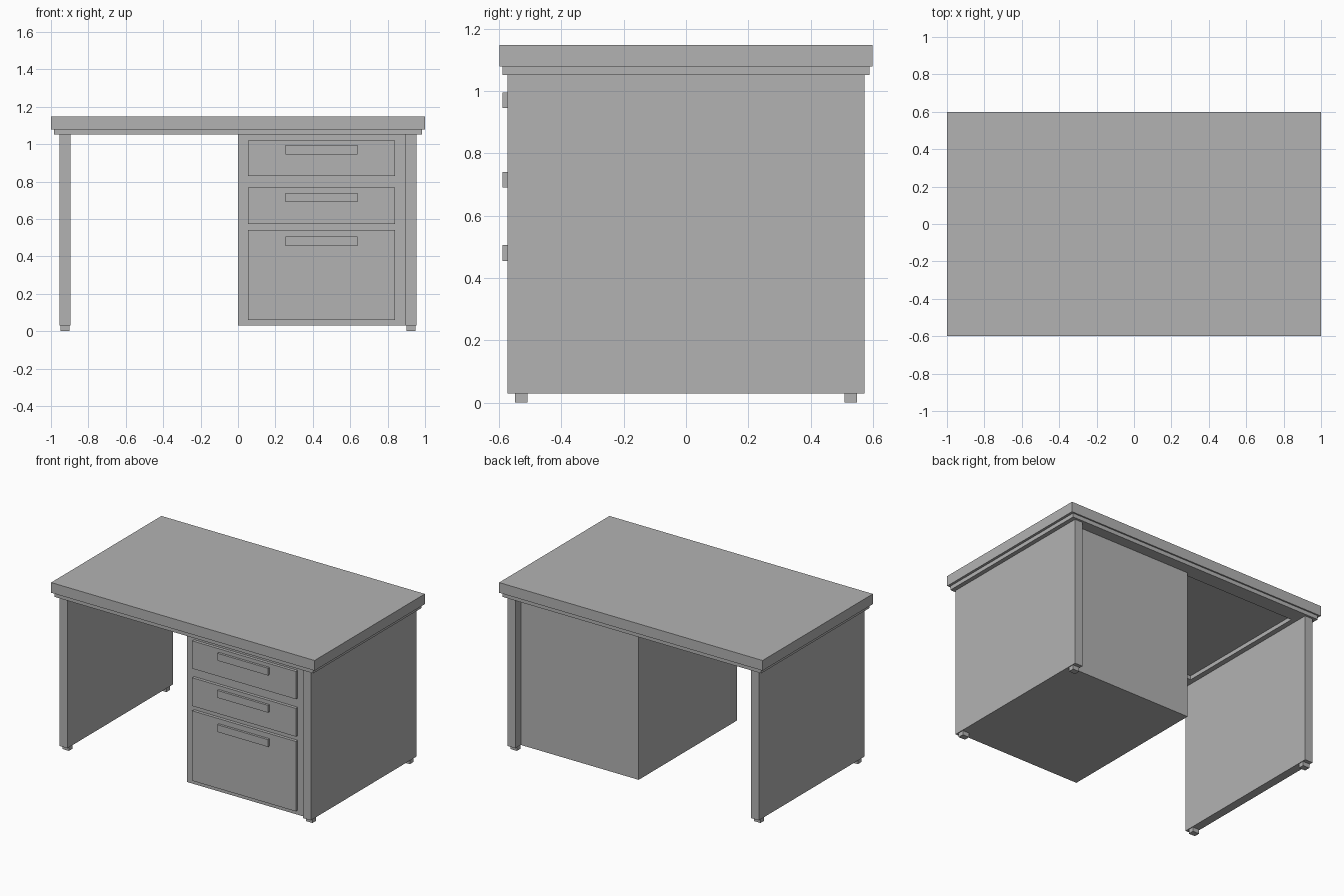
import bpy
import bmesh

default = bpy.data.objects.get("Cube")
if default:
    bpy.data.objects.remove(default, do_unlink=True)

# Single flat grey
grey = bpy.data.materials.new("plain_grey")
grey.use_nodes = True
colour = (0.45, 0.45, 0.45, 1)
grey.diffuse_color = colour
for node in grey.node_tree.nodes:
    if node.type == 'BSDF_PRINCIPLED':
        node.inputs["Base Color"].default_value = colour


def finish(name, bm):
    bmesh.ops.recalc_face_normals(bm, faces=bm.faces)
    mesh = bpy.data.meshes.new(name)
    bm.to_mesh(mesh)
    bm.free()
    mesh.materials.append(grey)
    obj = bpy.data.objects.new(name, mesh)
    bpy.context.collection.objects.link(obj)
    return obj


def box(name, *spans):
    """Box from (low, high) spans along x, y and z."""
    bm = bmesh.new()
    bmesh.ops.create_cube(bm, size=1)
    for v in bm.verts:
        for i, (low, high) in enumerate(spans):
            v.co[i] = high if v.co[i] > 0 else low
    return finish(name, bm)


def ring(name, outer, inner, low, high):
    """Rectangular frame with an open middle."""
    bm = bmesh.new()
    corners = ((-1, -1), (1, -1), (1, 1), (-1, 1))
    loops = [[bm.verts.new((sx * hx, sy * hy, z)) for sx, sy in corners]
             for (hx, hy), z in ((outer, low), (outer, high), (inner, high), (inner, low))]
    for a, b in zip(loops, loops[1:] + loops[:1]):
        for i in range(4):
            j = (i + 1) % 4
            bm.faces.new((a[i], a[j], b[j], b[i]))
    return finish(name, bm)


# Worktop and the stepped frame beneath it
box("worktop", (-1, 1), (-0.598, 0.598), (1.078, 1.148))
ring("top_frame", (0.983, 0.588), (0.86, 0.483), 1.051, 1.078)

# Side panels with two feet each
for side, s in (("left", 1), ("right", -1)):
    box(side + "_panel", sorted((s * 0.895, s * 0.954)), (-0.573, 0.573), (0.029, 1.051))
    for end, e in (("front", -1), ("back", 1)):
        box(f"{side}_{end}_foot", sorted((s * 0.9, s * 0.949)),
            sorted((e * 0.508, e * 0.548)), (0, 0.029))

# Drawer cabinet
box("cabinet", (0, 0.895), (-0.552, 0.513), (0.029, 1.051))

# Drawer fronts with bar handles
drawers = {"bottom": (0.06, 0.54, 0.455),
           "middle": (0.573, 0.767, 0.69),
           "top": (0.83, 1.02, 0.945)}
for level, (low, high, grip) in drawers.items():
    box(level + "_drawer_front", (0.053, 0.84), (-0.573, -0.552), (low, high))
    box(level + "_drawer_handle", (0.255, 0.64), (-0.589, -0.573), (grip, grip + 0.05))
